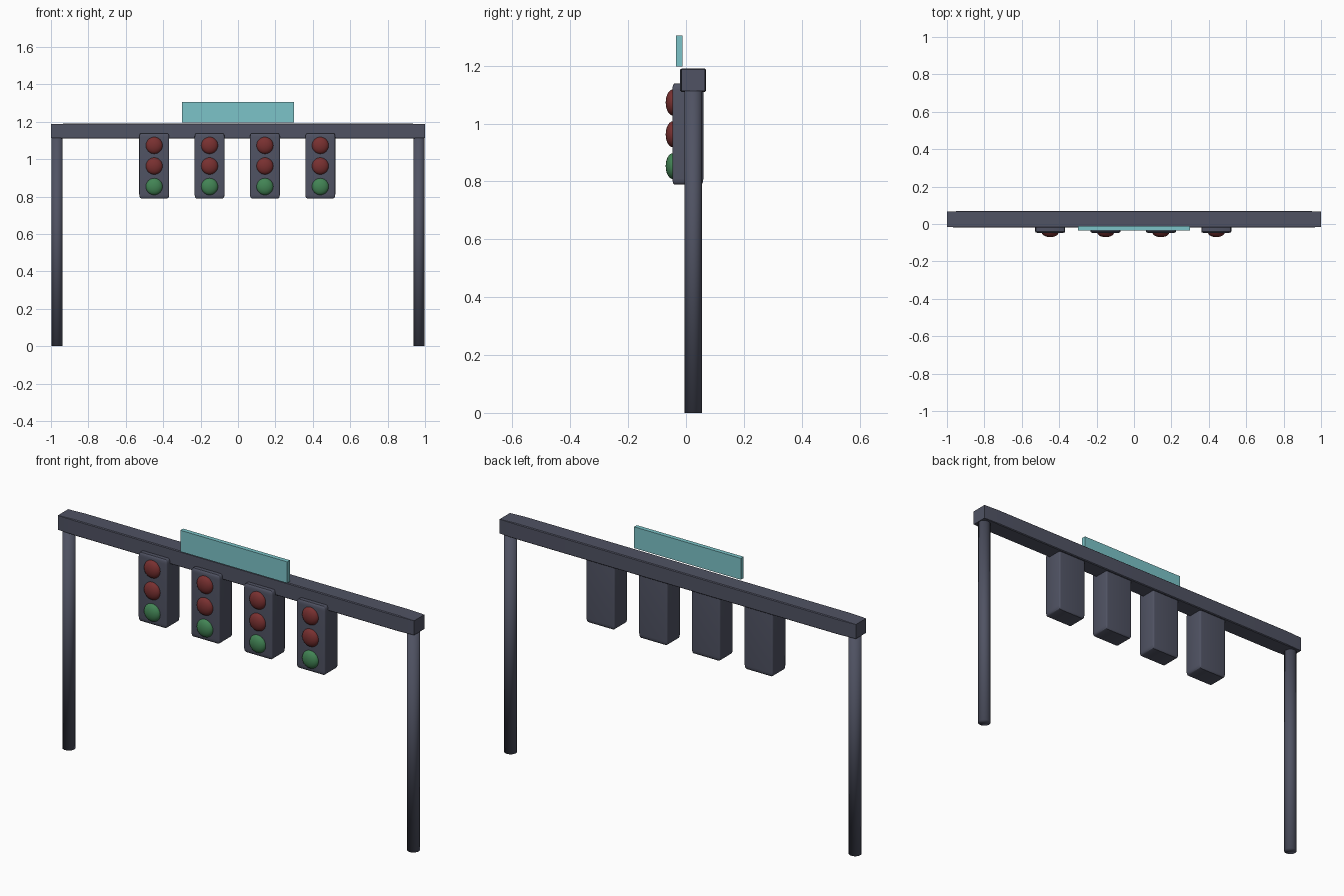
import bpy
import math

default = bpy.data.objects.get("Cube")
if default:
    bpy.data.objects.remove(default, do_unlink=True)


def material(name, rgb):
    m = bpy.data.materials.new(name)
    m.use_nodes = True
    m.diffuse_color = (*rgb, 1)
    m.node_tree.nodes["Principled BSDF"].inputs["Base Color"].default_value = (*rgb, 1)
    return m


SLATE = material("slate metal", (0.08, 0.086, 0.125))
TEAL = material("teal sign", (0.2, 0.55, 0.58))
RED = material("red lens", (0.19, 0.03, 0.03))
GREEN = material("green lens", (0.055, 0.23, 0.09))


def finish(name, mat):
    obj = bpy.context.object
    obj.name = name
    obj.data.materials.append(mat)
    return obj


def box(name, lo, hi, mat, bevel=0.0, segments=1):
    """Box between two corners; the bevel is a fraction of each dimension."""
    bpy.ops.mesh.primitive_cube_add(size=1, location=[(a + b) / 2 for a, b in zip(lo, hi)])
    obj = finish(name, mat)
    if bevel:
        mod = obj.modifiers.new("bevel", "BEVEL")
        mod.width = bevel
        mod.segments = segments
        bpy.ops.object.modifier_apply(modifier=mod.name)
    obj.scale = [b - a for a, b in zip(lo, hi)]
    bpy.ops.object.transform_apply(location=False, rotation=False, scale=True)
    if bevel:
        bpy.ops.object.shade_smooth_by_angle(angle=math.radians(35))
    return obj


# Crossbeam and sign
box("crossbeam", (-1, -0.02, 1.11), (1, 0.07, 1.19), SLATE, 0.045)
box("sign_panel", (-0.3, -0.034, 1.197), (0.3, -0.012, 1.305), TEAL)

# Posts
for side, x in (("right", -0.967), ("left", 0.967)):
    bpy.ops.mesh.primitive_cylinder_add(vertices=32, radius=0.03, depth=1.13,
                                        location=(x, 0.025, 0.565))
    finish(side + "_post", SLATE)
    bpy.ops.object.shade_smooth()

# Signal heads, each with three flattened lenses
LENSES = (("top_lens", 1.073, RED), ("middle_lens", 0.963, RED), ("bottom_lens", 0.853, GREEN))
for i in range(4):
    x = -0.448 + 0.296 * i
    box(f"signal_housing_{i + 1}", (x - 0.08, -0.047, 0.79), (x + 0.08, 0.06, 1.138),
        SLATE, 0.06, 3)
    for name, z, mat in LENSES:
        bpy.ops.mesh.primitive_uv_sphere_add(segments=32, ring_count=16, radius=0.045,
                                             location=(x, -0.045, z))
        lens = finish(f"{name}_{i + 1}", mat)
        lens.scale.y = 0.56
        bpy.ops.object.shade_smooth()
